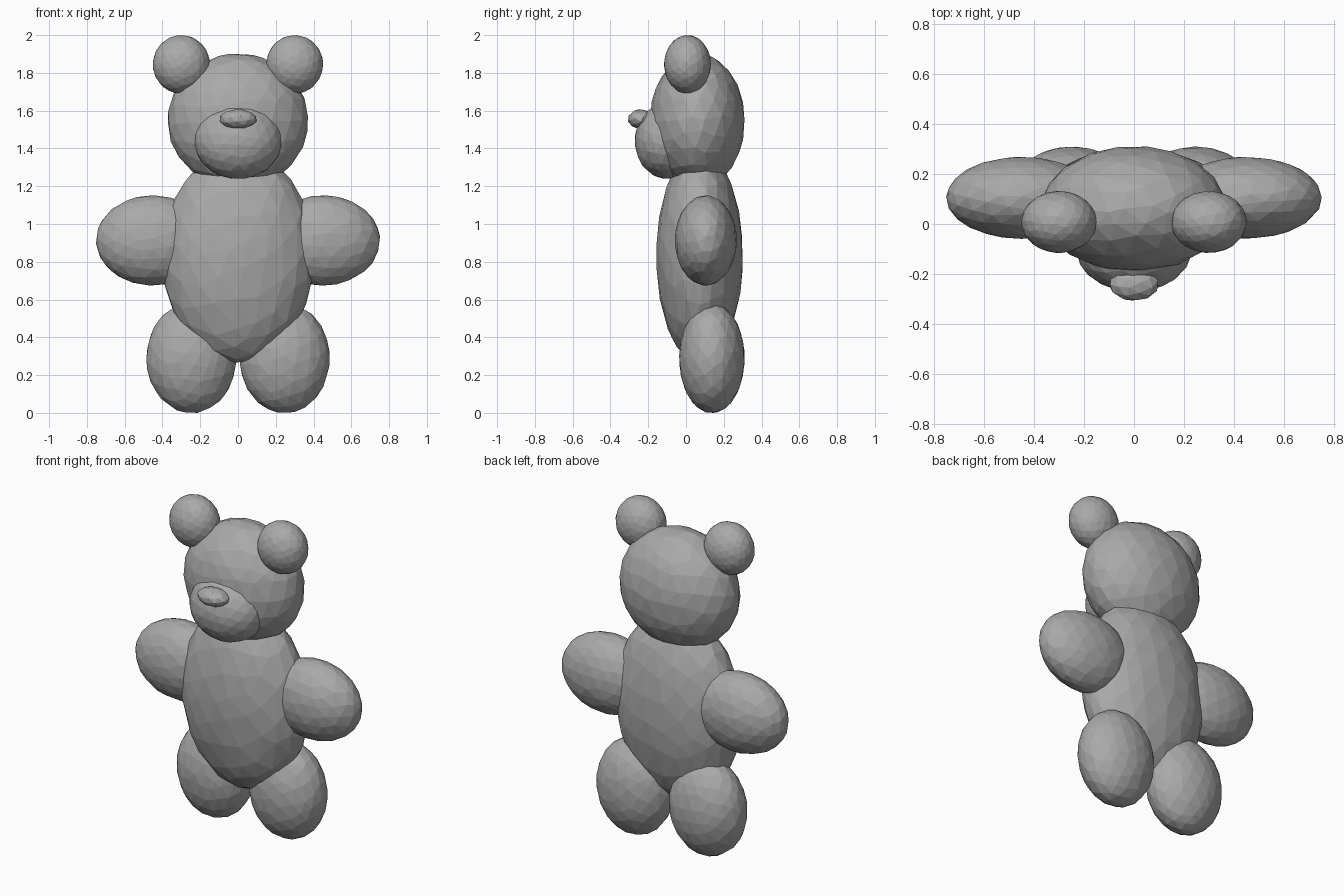
import bpy
import bmesh
import random
from mathutils import Euler, Vector

random.seed(4)

default = bpy.data.objects.get("Cube")
if default:
    bpy.data.objects.remove(default, do_unlink=True)

# Single plush colour
plush = bpy.data.materials.new("plain grey")
plush.use_nodes = True
grey = (0.4, 0.4, 0.4, 1)
plush.diffuse_color = grey
plush.node_tree.nodes["Principled BSDF"].inputs["Base Color"].default_value = grey


def stuffed(name, centre, radii, detail=3):
    """Flat-faceted ellipsoid with a slightly irregular, hand-shaped mesh."""
    bm = bmesh.new()
    bmesh.ops.create_icosphere(bm, subdivisions=detail, radius=1)
    turn = Euler([random.uniform(0, 3) for _ in range(3)]).to_matrix()
    for v in bm.verts:
        nudge = Vector([random.uniform(-0.05, 0.05) for _ in range(3)])
        p = (turn @ v.co + nudge).normalized() * 1.01
        v.co = Vector([c + r * a for c, r, a in zip(centre, radii, p)])
        v.co.z = max(v.co.z, 0)
    mesh = bpy.data.meshes.new(name)
    bm.to_mesh(mesh)
    bm.free()
    mesh.materials.append(plush)
    ob = bpy.data.objects.new(name, mesh)
    bpy.context.collection.objects.link(ob)
    return ob


# Torso, head and face
stuffed("body", (0, 0.072, 0.83), (0.4, 0.228, 0.56))
stuffed("head", (0, 0.06, 1.545), (0.37, 0.25, 0.355))
stuffed("muzzle", (0, -0.10, 1.44), (0.23, 0.17, 0.2))
stuffed("nose", (0, -0.24, 1.555), (0.1, 0.068, 0.052), 2)

# Paired ears, arms and legs
for side, s in (("left", 1), ("right", -1)):
    stuffed(side + "_ear", (s * 0.3, 0.008, 1.845), (0.15, 0.123, 0.154))
    stuffed(side + "_arm", (s * 0.45, 0.105, 0.913), (0.3, 0.163, 0.237))
    stuffed(side + "_leg", (s * 0.247, 0.137, 0.29), (0.237, 0.172, 0.29))
